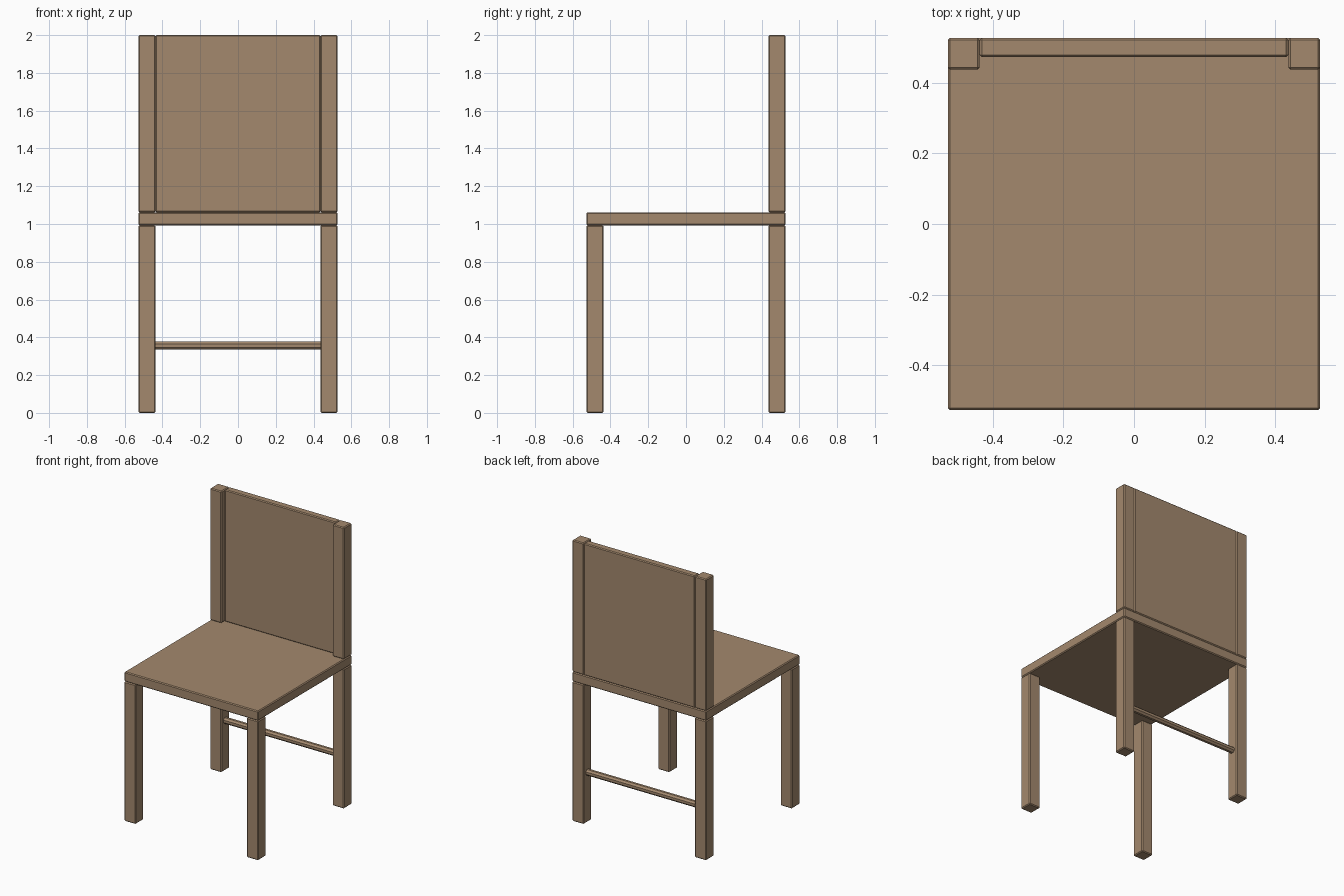
import bpy
import math

if "Cube" in bpy.data.objects:
    bpy.data.objects.remove(bpy.data.objects["Cube"])

wood = bpy.data.materials.new("light_brown_wood")
wood.diffuse_color = (0.37, 0.25, 0.155, 1.0)
wood.use_nodes = True
wood.node_tree.nodes["Principled BSDF"].inputs["Base Color"].default_value = wood.diffuse_color

HALF = 0.527      # half width of the chair
POST = 0.09       # leg and post thickness
SEAT_LOW, SEAT_TOP = 0.993, 1.062


def board(name, low, high, bevel=0.006):
    """Box between two corners with slightly eased edges."""
    size = [b - a for a, b in zip(low, high)]
    mid = [(a + b) / 2 for a, b in zip(low, high)]
    bpy.ops.mesh.primitive_cube_add(size=1, location=mid)
    ob = bpy.context.object
    ob.name = name
    ob.scale = size
    bpy.ops.object.transform_apply(location=False, rotation=False, scale=True)
    mod = ob.modifiers.new("eased_edges", 'BEVEL')
    mod.width = bevel
    mod.segments = 1
    ob.data.materials.append(wood)
    return ob


# Seat
board("seat", (-HALF, -HALF, SEAT_LOW), (HALF, HALF, SEAT_TOP))

# Legs and back posts, left and right
for side, x in (("left", -HALF), ("right", HALF - POST)):
    for end, y in (("front", -HALF), ("back", HALF - POST)):
        board(f"{end}_leg_{side}", (x, y, 0), (x + POST, y + POST, SEAT_LOW))
    y = HALF - POST
    board(f"back_post_{side}", (x, y, SEAT_TOP), (x + POST, HALF, 2.0))

# Back panel between the posts, flush with the rear
inner = HALF - POST
board("back_panel", (-inner, 0.473, SEAT_TOP), (inner, HALF, 2.0))

# Octagonal stretcher between the back legs
bpy.ops.mesh.primitive_cylinder_add(vertices=8, radius=0.0225, depth=2 * inner,
                                    location=(0, HALF - POST / 2, 0.356),
                                    rotation=(0, math.pi / 2, 0))
rail = bpy.context.object
rail.name = "back_stretcher"
for v in rail.data.vertices:      # turn a flat side upward
    x, y = v.co.x, v.co.y
    c, s = math.cos(math.pi / 8), math.sin(math.pi / 8)
    v.co.x, v.co.y = c * x - s * y, s * x + c * y
rail.data.materials.append(wood)
